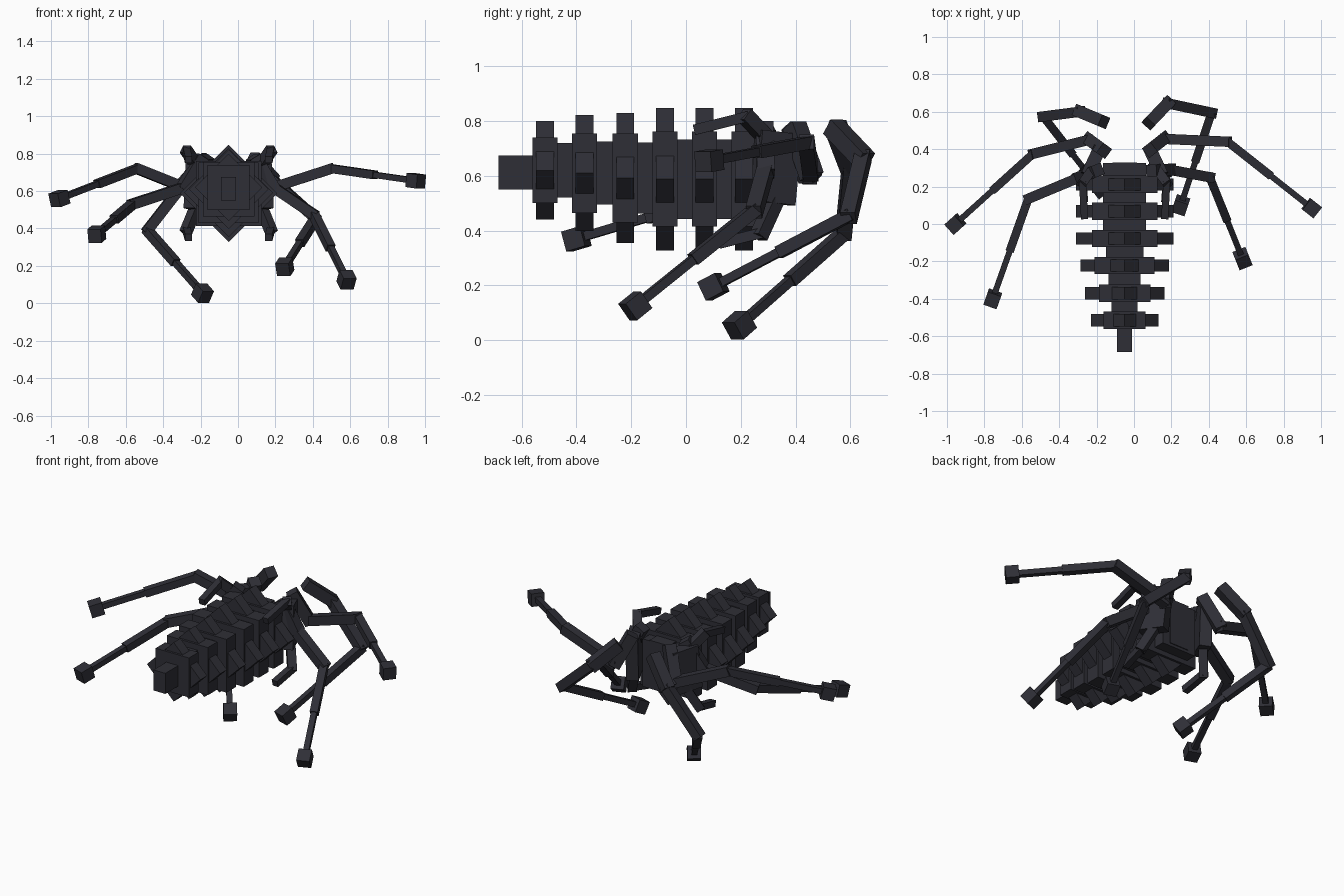
import bpy, math
from mathutils import Vector, Matrix

cube = bpy.data.objects.get("Cube")
if cube:
    bpy.data.objects.remove(cube, do_unlink=True)

mat = bpy.data.materials.new("dark_slate")
mat.use_nodes = True
SLATE = (0.028, 0.028, 0.037, 1)
mat.diffuse_color = SLATE
mat.node_tree.nodes["Principled BSDF"].inputs["Base Color"].default_value = SLATE

CX = -0.05  # body axis


def box(name, centre, size, rotation=None):
    bpy.ops.mesh.primitive_cube_add(size=1)
    ob = bpy.context.object
    ob.name = name
    rot = rotation or Matrix.Identity(4)
    ob.matrix_world = Matrix.Translation(centre) @ rot @ Matrix.Diagonal((*size, 1))
    ob.data.materials.append(mat)
    return ob


def beam(name, a, b, width, extend=0.0):
    """Square bar from a to b."""
    a, b = Vector(a), Vector(b)
    d = b - a
    rot = d.to_track_quat('Z', 'Y').to_matrix().to_4x4()
    return box(name, (a + b) / 2, (width, width, d.length + extend), rot)


# Tail and ringed abdomen
box("tail", (CX, -0.61, 0.612), (0.08, 0.15, 0.125))
DIAMOND = Matrix.Rotation(math.radians(45), 4, 'Y')
# y, z, half diagonal of the diamond plate, half width and height of the block
rings = [(-0.515, 0.62, 0.18, 0.112, 0.12),
         (-0.37, 0.61, 0.212, 0.138, 0.145),
         (-0.222, 0.592, 0.237, 0.16, 0.162),
         (-0.077, 0.588, 0.26, 0.175, 0.174),
         (0.068, 0.588, 0.26, 0.175, 0.174),
         (0.212, 0.588, 0.26, 0.175, 0.174)]
for i, (y, z, diag, hw, hh) in enumerate(rings, 1):
    side = diag * math.sqrt(2)
    box(f"ring_plate_{i}", (CX, y, z), (side, 0.065, side), DIAMOND)
    box(f"ring_block_{i}", (CX, y, z), (2 * hw, 0.092, 2 * hh))
    # Core between the rings
    core = 0.07 + 0.045 * min(i - 1, 3) / 3
    box(f"core_{i}", (CX, y + 0.073, z), (2 * core, 0.08, 2 * core + 0.06))

# Thorax behind the last ring
box("thorax", (CX, 0.28, 0.6), (0.13, 0.1, 0.28))

for side, s in (("left", 1), ("right", -1)):
    # Hip plates
    box(f"{side}_hip", (CX + s * 0.17, 0.325, 0.63), (0.07, 0.16, 0.26),
        Matrix.Rotation(math.radians(s * 25), 4, 'Z') @ Matrix.Rotation(math.radians(-6), 4, 'X'))
    # Bent claws around the body corners
    for level, path in (
            ("upper", [(0.16, 0.31, 0.72), (0.225, 0.22, 0.815), (0.215, 0.04, 0.77)]),
            ("lower", [(0.18, 0.32, 0.5), (0.225, 0.27, 0.39), (0.215, 0.13, 0.355)])):
        pts = [(CX + s * x, y, z) for x, y, z in path]
        beam(f"{side}_{level}_claw_base", pts[0], pts[1], 0.05, 0.03)
        beam(f"{side}_{level}_claw_tip", pts[1], pts[2], 0.038, 0.02)

# Posed legs: root, hip joint, knee, foot
legs = {
    "left_rear": [(0.085, 0.545, 0.77), (0.18, 0.645, 0.665), (0.415, 0.595, 0.455), (0.25, 0.1, 0.195)],
    "left_middle": [(0.09, 0.4, 0.77), (0.16, 0.455, 0.61), (0.5, 0.44, 0.72), (0.95, 0.085, 0.655)],
    "left_front": [(0.1, 0.285, 0.77), (0.19, 0.29, 0.62), (0.405, 0.25, 0.475), (0.58, -0.185, 0.125)],
    "right_rear": [(-0.17, 0.55, 0.77), (-0.29, 0.6, 0.64), (-0.485, 0.575, 0.39), (-0.19, 0.195, 0.055)],
    "right_middle": [(-0.165, 0.395, 0.77), (-0.24, 0.45, 0.6), (-0.54, 0.375, 0.72), (-0.955, 0.0, 0.56)],
    "right_front": [(-0.2, 0.285, 0.77), (-0.29, 0.25, 0.62), (-0.565, 0.135, 0.53), (-0.755, -0.4, 0.37)],
}
for name, path in legs.items():
    root, hip, knee, foot = (Vector(p) for p in path)
    mid = knee.lerp(foot, 0.5)
    beam(f"{name}_coxa", root, hip, 0.065, 0.03)
    beam(f"{name}_thigh", hip, knee, 0.055, 0.03)
    beam(f"{name}_shin", knee, mid, 0.045, 0.02)
    beam(f"{name}_ankle", mid, foot, 0.032)
    aim = (foot - knee).to_track_quat('Z', 'Y').to_matrix().to_4x4()
    box(f"{name}_foot", foot, (0.075, 0.075, 0.075), aim)
